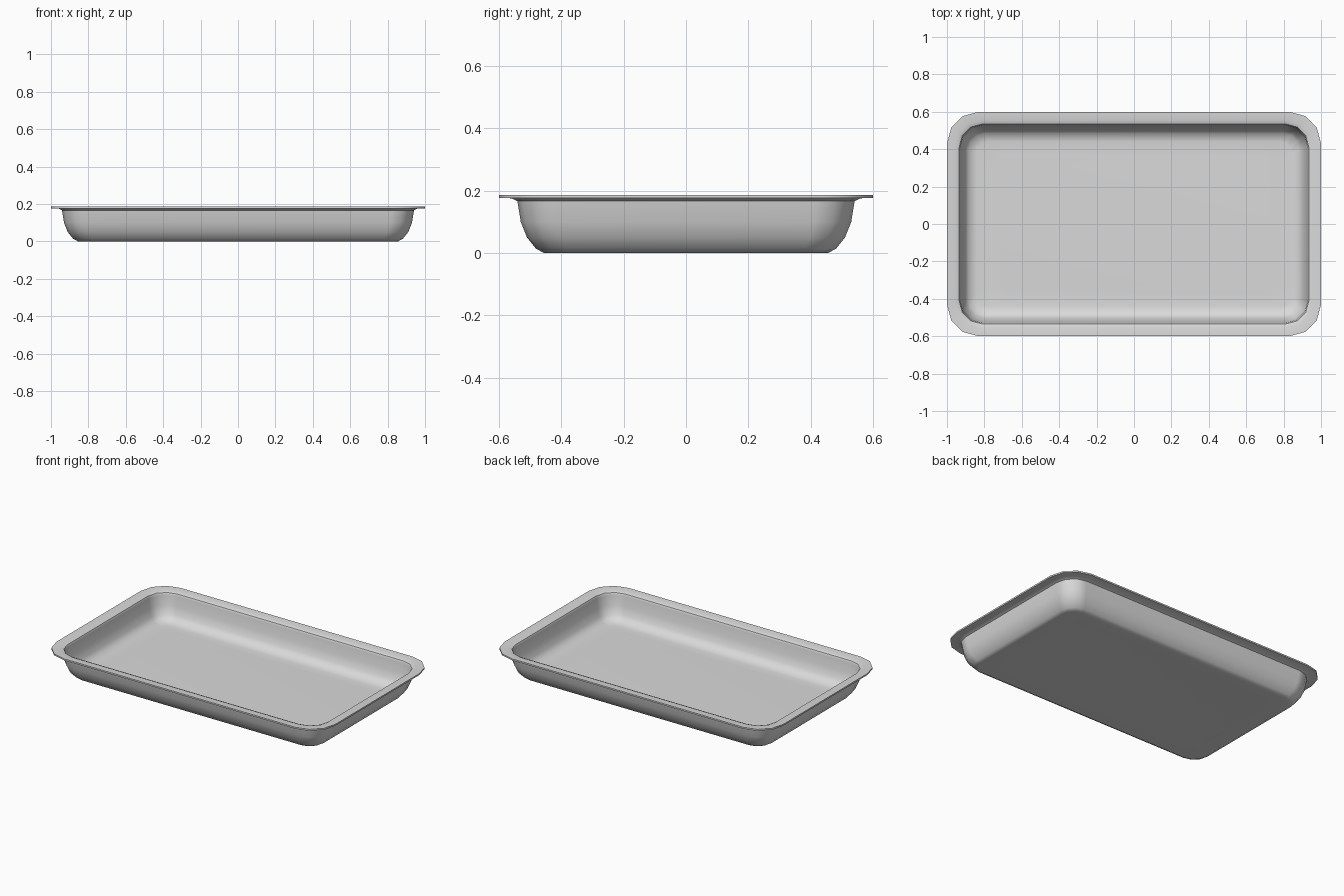
import bpy, bmesh, math

if "Cube" in bpy.data.objects:
    bpy.data.objects.remove(bpy.data.objects["Cube"])

steel = bpy.data.materials.new("light grey metal")
steel.diffuse_color = (0.7, 0.7, 0.7, 1)
steel.use_nodes = True
steel.node_tree.nodes["Principled BSDF"].inputs["Base Color"].default_value = steel.diffuse_color


def ring(bm, hy, z, r, seg=3):
    """Rounded rectangle loop; x half-size is always 0.4 more than y."""
    hx, out = hy + 0.4, []
    for i, (sx, sy) in enumerate([(1, 1), (-1, 1), (-1, -1), (1, -1)]):
        for k in range(seg + 1):
            a = (i + k / seg) * math.pi / 2
            out.append(bm.verts.new((sx * (hx - r) + r * math.cos(a),
                                     sy * (hy - r) + r * math.sin(a), z)))
    return out


# section from raised inner floor, up the wall, over the rim, down to the
# underside: (half depth, height, corner radius)
section = [
    (0.36, 0.022, 0.07), (0.44, 0.010, 0.06), (0.485, 0.030, 0.09),
    (0.502, 0.055, 0.10), (0.522, 0.10, 0.11), (0.529, 0.165, 0.12),
    (0.535, 0.178, 0.125), (0.555, 0.186, 0.14), (0.60, 0.187, 0.17),
    (0.60, 0.177, 0.17), (0.56, 0.176, 0.14), (0.541, 0.167, 0.125),
    (0.530, 0.10, 0.12), (0.510, 0.050, 0.11), (0.482, 0.015, 0.10),
    (0.455, 0.0, 0.08), (0.36, 0.012, 0.07),
]

bm = bmesh.new()
loops = [ring(bm, *s) for s in section]
n = len(loops[0])
for a, b in zip(loops, loops[1:]):
    for i in range(n):
        j = (i + 1) % n
        bm.faces.new((a[i], a[j], b[j], b[i]))
# inner floor and underside
bm.faces.new(loops[0])
bm.faces.new(loops[-1])
bmesh.ops.recalc_face_normals(bm, faces=bm.faces)

mesh = bpy.data.meshes.new("tray")
bm.to_mesh(mesh)
bm.free()
mesh.materials.append(steel)
tray = bpy.data.objects.new("tray", mesh)
bpy.context.collection.objects.link(tray)
bpy.context.view_layer.objects.active = tray
tray.select_set(True)
bpy.ops.object.shade_smooth_by_angle(angle=math.radians(35))
# large flat faces keep their own direction
tray.modifiers.new("weighted shading", 'WEIGHTED_NORMAL').keep_sharp = True
